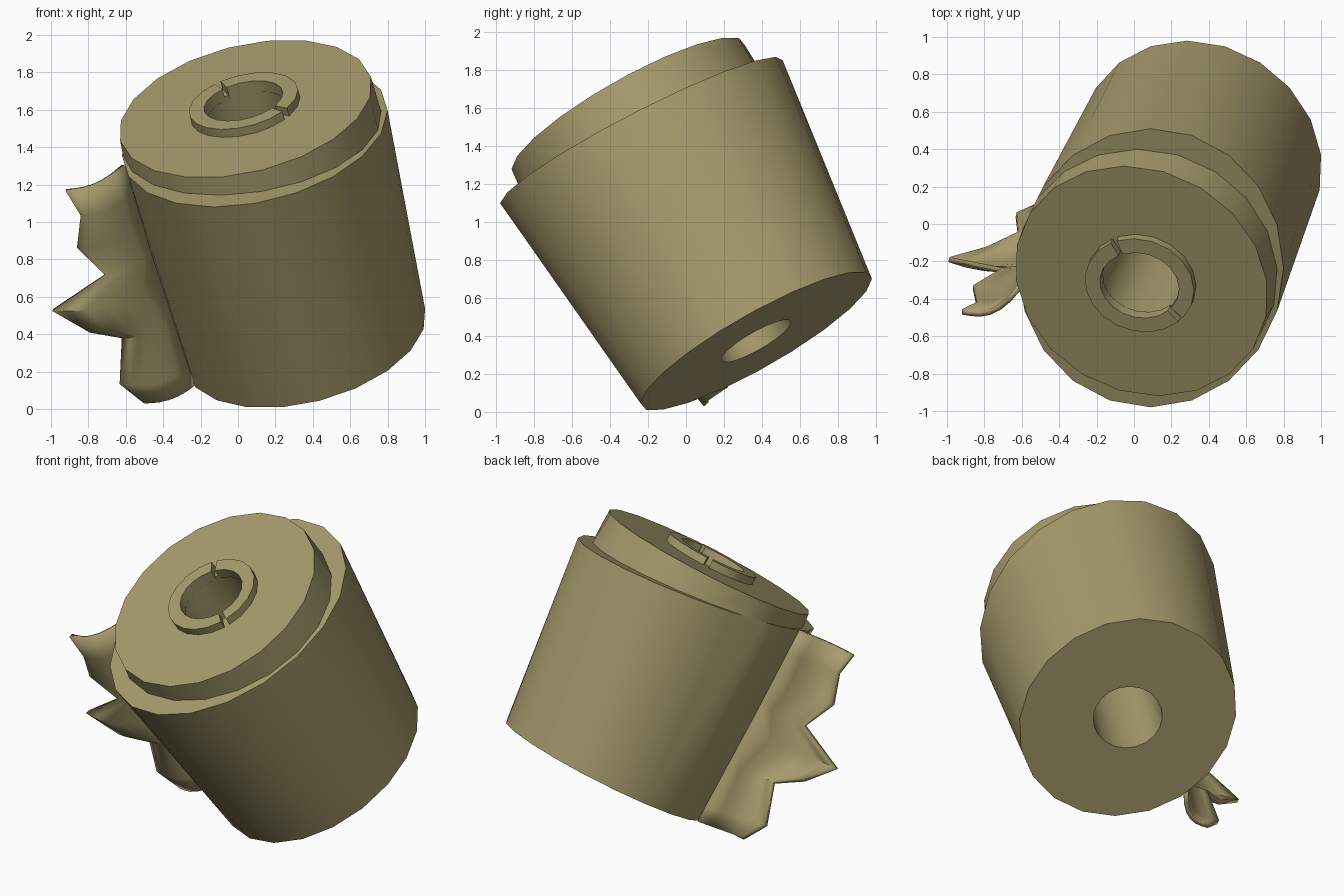
import bpy
import bmesh
from math import cos, sin, pi, radians
from mathutils import Vector

cube = bpy.data.objects.get("Cube")
if cube:
    bpy.data.objects.remove(cube)

paper = bpy.data.materials.new("khaki_paper")
colour = (0.385, 0.325, 0.150, 1)
paper.diffuse_color = colour
paper.use_nodes = True
paper.node_tree.nodes["Principled BSDF"].inputs["Base Color"].default_value = colour

SIDES = 20
TILT = (0.257, 0.57)       # slope of the end faces along x and y
RIM_TILT = (0.17, 0.505)   # slope of the outer wrap's upper edge
SKEW = -0.12               # foreshortening of a tilted circle
AXIS = Vector((-0.22, -0.466, 0.857))
TOP = Vector((0.04, -0.305, 1.605))
BOTTOM = Vector((0.36, 0.37, 0.372))
RIM = Vector((0.09, -0.235, 1.475))


def on_ring(centre, rx, ry, tilt, skew, degrees):
    a = radians(degrees)
    dx, dy = rx * (cos(a) + skew * sin(a)), ry * sin(a)
    return centre + Vector((dx, dy, tilt[0] * dx + tilt[1] * dy))


def make_object(name, bm, angle=32):
    bmesh.ops.recalc_face_normals(bm, faces=bm.faces)
    mesh = bpy.data.meshes.new(name)
    bm.to_mesh(mesh)
    bm.free()
    mesh.materials.append(paper)
    obj = bpy.data.objects.new(name, mesh)
    bpy.context.collection.objects.link(obj)
    bpy.ops.object.select_all(action='DESELECT')
    obj.select_set(True)
    bpy.context.view_layer.objects.active = obj
    bpy.ops.object.shade_smooth_by_angle(angle=radians(angle))
    return obj


def loft(name, rings, start=0, sweep=360):
    """Join rings into a closed tube wall; a partial sweep gets end caps."""
    bm = bmesh.new()
    full = sweep == 360
    steps = round(SIDES * sweep / 360)
    count = steps if full else steps + 1
    rows = [[bm.verts.new(on_ring(*r, start + sweep * i / steps)) for i in range(count)]
            for r in rings]
    for j, row in enumerate(rows):
        nxt = rows[(j + 1) % len(rows)]
        for i in range(steps):
            k = (i + 1) % count
            bm.faces.new((row[i], row[k], nxt[k], nxt[i]))
    if not full:
        bm.faces.new([row[0] for row in rows])
        bm.faces.new([row[-1] for row in rows])
    return make_object(name, bm)


# Roll: tapered outer wrap, ledge, raised inner wrap and a hole right through
wrap_bottom = (BOTTOM, 0.64, 0.61, TILT, SKEW)
wrap_rim = (RIM, 0.71, 0.745, RIM_TILT, 0)
loft("paper_roll", [
    (BOTTOM, 0.21, 0.185, TILT, SKEW),
    wrap_bottom,
    wrap_rim,
    (RIM - Vector((0.015, 0, 0)), 0.69, 0.635, RIM_TILT, -0.08),
    (TOP, 0.67, 0.615, TILT, -0.14),
    (TOP, 0.215, 0.18, TILT, SKEW),
])

# Core tube lip, split into two arcs by narrow slits
lip_top = TOP + AXIS * 0.05
for name, start, sweep in (("core_lip_back", -44, 152), ("core_lip_front", 115, 194)):
    loft(name, [
        (TOP - AXIS * 0.02, 0.21, 0.175, TILT, SKEW),
        (TOP - AXIS * 0.02, 0.29, 0.25, TILT, SKEW),
        (lip_top, 0.29, 0.25, TILT, SKEW),
        (lip_top, 0.21, 0.175, TILT, SKEW),
    ], start, sweep)

# Loose sheet end with a torn edge, curling away from the seam
torn_edge = [  # share of the seam, then position
    (0.00, -0.92, -0.47, 1.17),
    (0.12, -0.84, -0.43, 1.04),
    (0.27, -0.86, -0.34, 0.87),
    (0.40, -0.71, -0.25, 0.72),
    (0.52, -0.99, -0.19, 0.53),
    (0.60, -0.79, -0.13, 0.42),
    (0.70, -0.62, -0.05, 0.39),
    (0.92, -0.63, 0.05, 0.14),
    (1.00, -0.50, 0.11, 0.04),
]
seam_top = on_ring(*wrap_rim, 188)
seam_bottom = on_ring(*wrap_bottom, 195)
CURL = Vector((-0.1, -0.87, -0.49))
COLUMNS = 6
bm = bmesh.new()
rows = []
for share, *tip in torn_edge:
    seam = seam_top.lerp(seam_bottom, share)
    reach = Vector(tip) - seam
    row = []
    for i in range(COLUMNS + 1):
        u = i / COLUMNS
        bulge = 0.22 * reach.length * sin(pi * u ** 0.85)
        row.append(bm.verts.new(seam + reach * u + CURL * bulge))
    rows.append(row)
for a, b in zip(rows, rows[1:]):
    for i in range(COLUMNS):
        bm.faces.new((a[i], a[i + 1], b[i + 1], b[i]))
sheet = make_object("torn_sheet_end", bm, 40)
thickness = sheet.modifiers.new("thickness", 'SOLIDIFY')
thickness.thickness = 0.03
thickness.offset = 0
